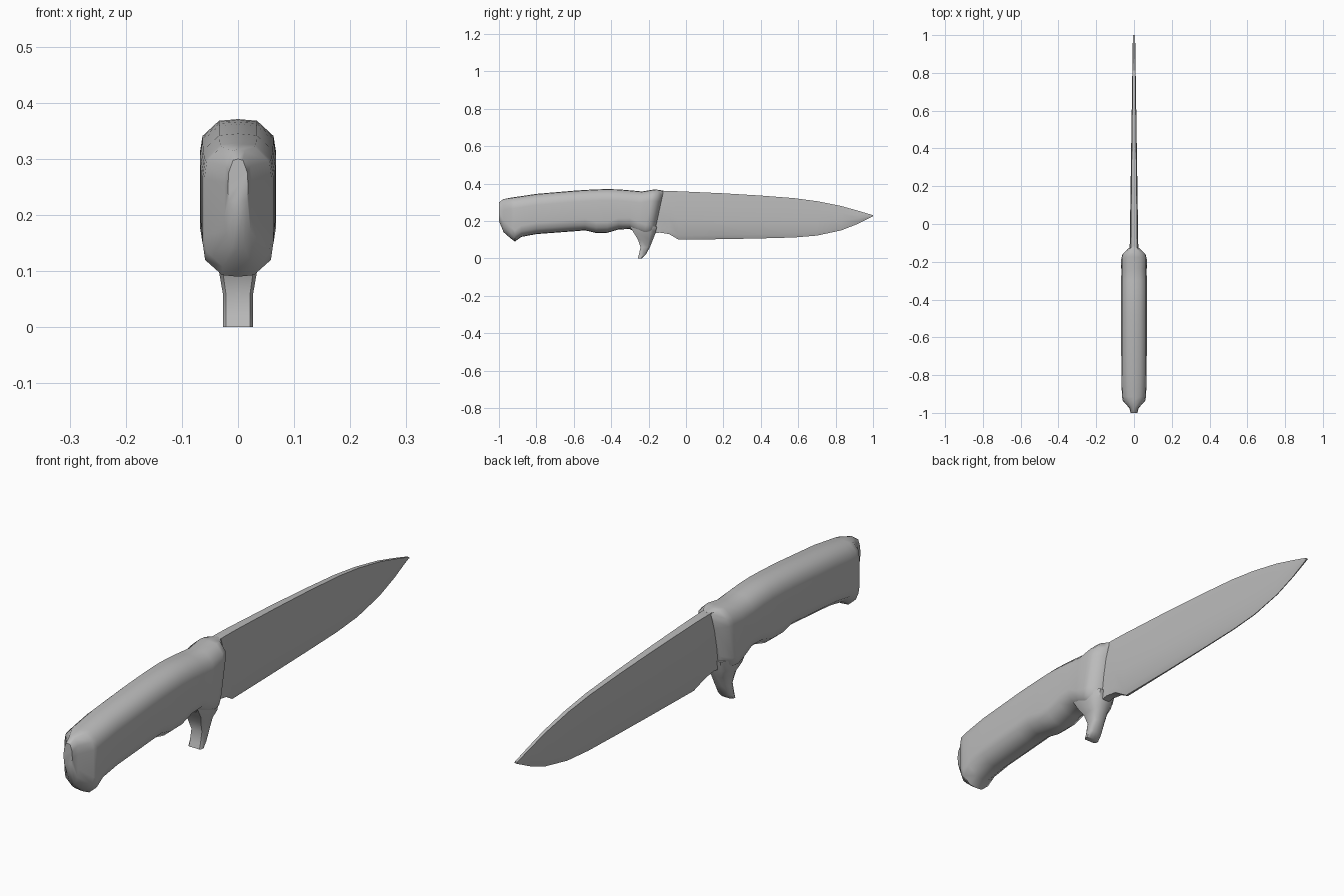
import bpy
import bmesh

default_cube = bpy.data.objects.get("Cube")
if default_cube:
    bpy.data.objects.remove(default_cube, do_unlink=True)


def make_material(name, color):
    mat = bpy.data.materials.new(name)
    mat.use_nodes = True
    mat.diffuse_color = color
    mat.node_tree.nodes["Principled BSDF"].inputs["Base Color"].default_value = color
    return mat


grey = make_material("plain grey", (0.5, 0.5, 0.5, 1))


def loft(name, rings, smooth_angle):
    """Skin a list of equal-length closed rings and cap both ends."""
    bm = bmesh.new()
    loops = [[bm.verts.new(co) for co in ring] for ring in rings]
    count = len(loops[0])
    for a, b in zip(loops, loops[1:]):
        for i in range(count):
            j = (i + 1) % count
            bm.faces.new((a[i], a[j], b[j], b[i]))
    bm.faces.new(loops[0])
    bm.faces.new(loops[-1])
    bmesh.ops.recalc_face_normals(bm, faces=bm.faces)
    mesh = bpy.data.meshes.new(name)
    bm.to_mesh(mesh)
    bm.free()
    mesh.materials.append(grey)
    obj = bpy.data.objects.new(name, mesh)
    bpy.context.collection.objects.link(obj)
    bpy.ops.object.select_all(action="DESELECT")
    obj.select_set(True)
    bpy.context.view_layer.objects.active = obj
    bpy.ops.object.shade_smooth_by_angle(angle=smooth_angle)
    return obj


def mirrored(half):
    """Close a right-hand half section by mirroring it across x = 0."""
    return half + [(-x, y, z) for x, y, z in reversed(half) if x > 0]


# Handle: rounded slab sections, the front ones leaning with the bolster
def handle_ring(y, top, bottom, width, lean=0):
    height = top - bottom
    r = min(0.03, height * 0.25)
    outline = [
        (0, top), (0.5, top - 0.1 * r), (0.93, top - r), (1, top - 2 * r),
        (1, bottom + 2 * r), (0.93, bottom + r), (0.45, bottom + 0.1 * r), (0, bottom),
    ]
    return mirrored([(s * width, y - lean * (top - z) / height, z) for s, z in outline])


handle_stations = [
    # y, top, bottom, half width, lean
    (-1.0, 0.30, 0.20, 0.018),
    (-0.975, 0.317, 0.14, 0.024),
    (-0.935, 0.325, 0.105, 0.06),
    (-0.915, 0.328, 0.09, 0.063),
    (-0.88, 0.333, 0.115, 0.065),
    (-0.8, 0.345, 0.13, 0.067),
    (-0.6, 0.362, 0.145, 0.068),
    (-0.54, 0.366, 0.15, 0.068),
    (-0.48, 0.369, 0.136, 0.068),
    (-0.42, 0.371, 0.137, 0.068),
    (-0.36, 0.369, 0.155, 0.068),
    (-0.3, 0.364, 0.157, 0.068),
    (-0.235, 0.358, 0.135, 0.067, 0.03),
    (-0.175, 0.368, 0.12, 0.068, 0.05),
    (-0.15, 0.367, 0.12, 0.062, 0.05),
    (-0.12, 0.362, 0.13, 0.028, 0.05),
]
loft("handle", [handle_ring(*s) for s in handle_stations], 0.9)


# Finger guard: a curved spur hanging under the bolster
def guard_ring(z, back, front, width):
    inset = (front - back) * 0.25
    return mirrored([(0, front, z), (width * 0.6, front, z), (width, front - inset, z),
                     (width, back + inset, z), (width * 0.8, back, z), (0, back, z)])


guard_stations = [
    (0.0, -0.258, -0.235, 0.027),
    (0.02, -0.252, -0.215, 0.027),
    (0.06, -0.243, -0.193, 0.027),
    (0.1, -0.257, -0.177, 0.034),
    (0.13, -0.275, -0.165, 0.05),
    (0.17, -0.3, -0.155, 0.055),
]
loft("finger_guard", [guard_ring(*s) for s in guard_stations], 0.9)


# Blade: flat spine, gently swelling sides and a narrow ground edge
def blade_ring(y, top, bottom, edge):
    width = 0.021 - 0.015 * max(y, -0.12)
    height = top - bottom
    bevel = min(0.022, height * 0.25)
    return mirrored([
        (0, y, top), (0.75 * width, y, top), (width, y, top - 0.3 * height),
        (0.95 * width, y, bottom + 0.4 * height),
        (0.75 * width, y, bottom + bevel), (edge * width, y, bottom), (0, y, bottom),
    ])


blade_stations = [
    # y, top, bottom, edge thickness
    (-0.19, 0.355, 0.13, 0.7),
    (-0.14, 0.361, 0.138, 0.7),
    (-0.09, 0.36, 0.13, 0.7),
    (-0.04, 0.359, 0.1, 0.2),
    (0.2, 0.348, 0.103, 0.15),
    (0.4, 0.336, 0.107, 0.15),
    (0.58, 0.322, 0.112, 0.15),
    (0.7, 0.306, 0.122, 0.15),
    (0.83, 0.28, 0.15, 0.15),
    (0.92, 0.255, 0.185, 0.2),
    (1.0, 0.231, 0.225, 0.3),
]
loft("blade", [blade_ring(*s) for s in blade_stations], 0.6)
